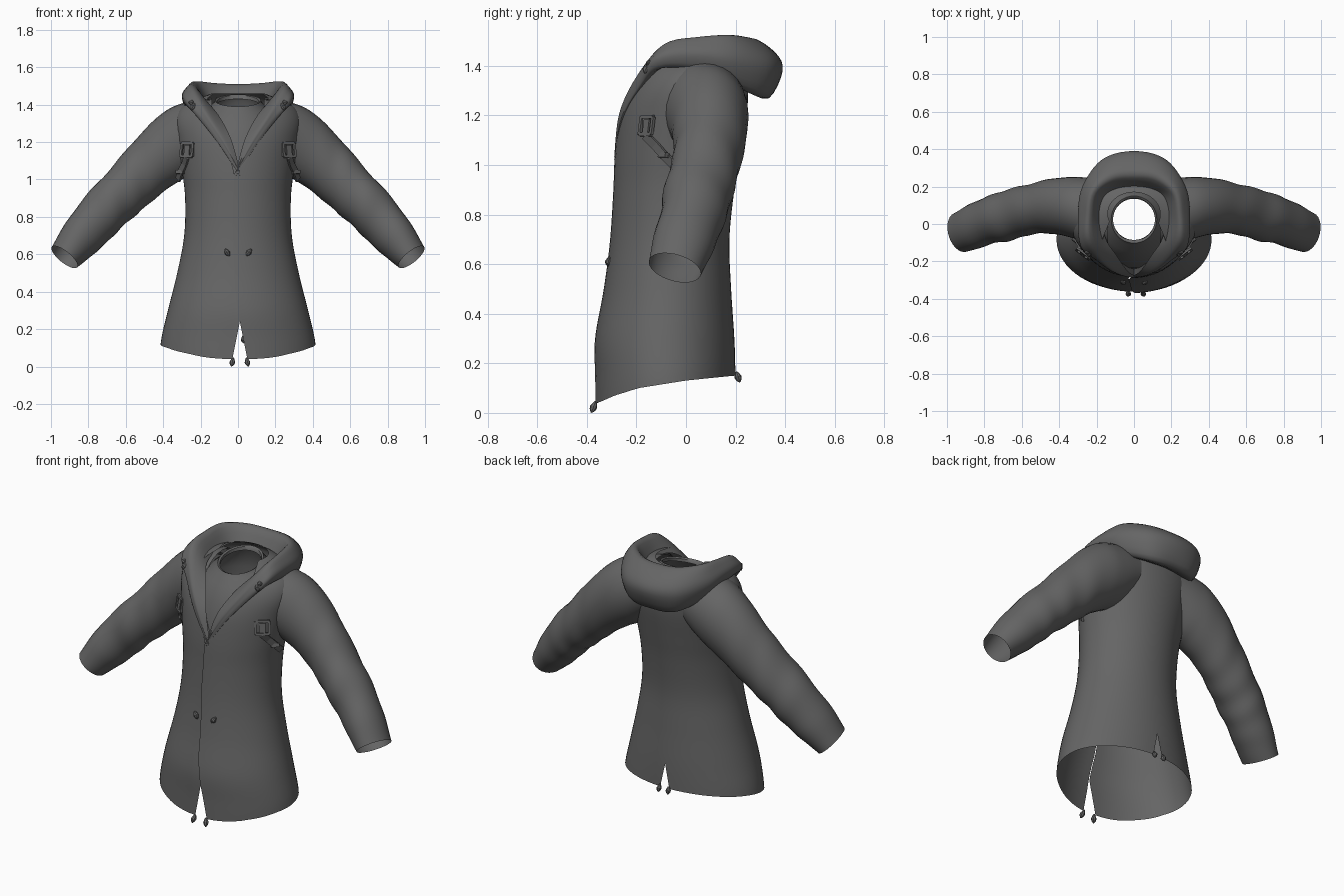
import bpy, bmesh, math
from mathutils import Vector as V

if "Cube" in bpy.data.objects:
    bpy.data.objects.remove(bpy.data.objects["Cube"])

cloth = bpy.data.materials.new("charcoal cloth")
cloth.diffuse_color = (0.13, 0.13, 0.13, 1)
cloth.use_nodes = True
cloth.node_tree.nodes["Principled BSDF"].inputs["Base Color"].default_value = cloth.diffuse_color


def interp(tab, z):
    """Piecewise-linear lookup; rows are (key, value, ...)."""
    if z <= tab[0][0]:
        return tab[0][1:]
    for p, q in zip(tab, tab[1:]):
        if z <= q[0]:
            t = (z - p[0]) / (q[0] - p[0])
            return [a + (b - a) * t for a, b in zip(p[1:], q[1:])]
    return tab[-1][1:]


def smooth_path(pts, n):
    """Catmull-Rom curve through the points."""
    pts = [V(p) for p in pts]
    out = []
    for i in range(len(pts) - 1):
        b, c = pts[i], pts[i + 1]
        a = pts[i - 1] if i else b
        d = pts[i + 2] if i + 2 < len(pts) else c
        for k in range(n):
            t = k / n
            out.append(0.5 * (2 * b + (c - a) * t + (2 * a - 5 * b + 4 * c - d) * t * t
                              + (3 * b - a - 3 * c + d) * t ** 3))
    return out + [pts[-1]]


def add_grid(bm, rows, closed=False):
    vs = [[bm.verts.new(p) for p in r] for r in rows]
    n = len(rows[0])
    for r, s in zip(vs, vs[1:]):
        for j in range(n if closed else n - 1):
            k = (j + 1) % n
            bm.faces.new((r[j], r[k], s[k], s[j]))
    return vs


def finish(bm, name, angle=40, weld=0.0004):
    bmesh.ops.remove_doubles(bm, verts=bm.verts, dist=weld)
    bmesh.ops.recalc_face_normals(bm, faces=bm.faces)
    me = bpy.data.meshes.new(name)
    bm.to_mesh(me)
    bm.free()
    ob = bpy.data.objects.new(name, me)
    bpy.context.collection.objects.link(ob)
    me.materials.append(cloth)
    bpy.ops.object.select_all(action='DESELECT')
    ob.select_set(True)
    bpy.context.view_layer.objects.active = ob
    bpy.ops.object.shade_smooth_by_angle(angle=math.radians(angle))
    return ob


# Coat body: height, half width, front y, back y
PROFILE = [(.04, .42, -.36, .20), (.15, .41, -.36, .20), (.3, .375, -.36, .195),
           (.5, .325, -.325, .182), (.7, .288, -.30, .175), (.9, .283, -.287, .195),
           (1.05, .30, -.28, .22), (1.2, .325, -.26, .245), (1.3, .34, -.225, .25),
           (1.37, .32, -.185, .245), (1.41, .27, -.15, .235), (1.44, .20, -.11, .20),
           (1.46, .14, -.06, .17)]
PROFILE = [tuple(p) for p in smooth_path(PROFILE, 5)]
HEM = [(-.36, .04), (-.3, .07), (-.2, .10), (0, .13), (.2, .15)]
GAP = [(.04, .04), (.24, 0), (1.03, 0), (1.2, .06), (1.33, .14), (1.42, .18), (1.46, .13)]
CENTRE = [(.04, .01), (.24, .01), (.4, -.015), (.8, -.03), (1.03, -.02), (1.2, 0)]
VENT = [(.15, .03), (.29, 0)]

bm = bmesh.new()
ROWS, COLS = 56, 30
for s in (-1, 1):
    rows = []
    for i in range(ROWS + 1):
        row = []
        for j in range(COLS + 1):
            u = j / COLS
            hem = interp(HEM, -.08 - .28 * math.cos(u * math.pi))[0]
            z = hem + (1.46 - hem) * i / ROWS
            hx, yf, yb = interp(PROFILE, z)
            edge = s * interp(CENTRE, z)[0] + interp(GAP, z)[0]
            a0 = math.asin(max(-.95, min(.95, edge / hx)))
            a1 = math.asin(interp(VENT, z)[0] / hx)
            a = a0 + (math.pi - a1 - a0) * u
            lift = .007 * max(0, 1 - u * 4) if s > 0 else 0
            row.append((s * hx * math.sin(a),
                        (yf + yb) / 2 - (yb - yf) / 2 * math.cos(a) - lift, z))
        rows.append(row)
    add_grid(bm, rows)
finish(bm, "coat_body", 60)

# Sleeves: top x,z, bottom x,z, front y, back y (the first two blend into the shoulder)
SLEEVE = [(.14, 1.43, .14, 1.10, -.13, .232), (.27, 1.415, .22, 1.04, -.105, .247),
          (.39, 1.365, .30, 1.0, -.07, .252), (.52, 1.245, .41, .925, -.05, .237),
          (.62, 1.13, .51, .84, -.06, .212), (.72, 1.015, .61, .755, -.09, .187),
          (.82, .905, .70, .665, -.105, .155), (.92, .77, .79, .585, -.135, .11),
          (.995, .64, .86, .53, -.15, .06)]
for s, side in ((-1, "left"), (1, "right")):
    bm = bmesh.new()
    tops = smooth_path([(a, 0, b) for a, b, *_ in SLEEVE], 6)
    bots = smooth_path([(r[2], 0, r[3]) for r in SLEEVE], 6)
    ys = smooth_path([(r[4], r[5], 0) for r in SLEEVE], 6)
    rows = []
    for i, (t, b, y) in enumerate(zip(tops, bots, ys)):
        row = []
        for j in range(28):
            a = 2 * math.pi * j / 28
            # soft cloth folds fading out at both ends
            fade = math.sin(math.pi * max(0, i - 10) / 38)
            k = 1 + .02 * math.sin(i * .8 + 2 * math.sin(a + i * .1)) * fade
            p = (t + b) / 2 + (t - b) / 2 * math.cos(a) * k
            p.y = (y.x + y.y) / 2 + (y.y - y.x) / 2 * math.sin(a) * k
            # cuff opening turned a little to the front
            p += V((-.65, 0, .76)) * -.03 * math.sin(a) * max(0, i - 38) / 10
            row.append((s * p.x, p.y, p.z))
        rows.append(row)
    add_grid(bm, rows, True)
    finish(bm, side + "_sleeve", 60)

# Hood and lapels: section points at stations from the V of the front to the back
UNDER = [(-.01, -.28, 1.02), (.10, -.25, 1.19), (.20, -.175, 1.32), (.265, -.10, 1.39),
         (.27, .06, 1.38), (.23, .2, 1.32), (.14, .31, 1.275), (0, .335, 1.27)]
OUTER = [(-.01, -.288, 1.03), (.105, -.26, 1.2), (.205, -.19, 1.33), (.285, -.12, 1.425),
         (.30, .05, 1.44), (.275, .2, 1.41), (.17, .345, 1.38), (0, .39, 1.38)]
RIDGE = [(-.01, -.289, 1.035), (.075, -.268, 1.21), (.165, -.195, 1.36), (.23, -.085, 1.485),
         (.235, .05, 1.515), (.215, .17, 1.525), (.12, .25, 1.515), (0, .265, 1.51)]
INNER = [(-.01, -.28, 1.05), (.035, -.25, 1.21), (.095, -.165, 1.33), (.15, -.08, 1.40),
         (.175, .05, 1.42), (.155, .15, 1.43), (.09, .19, 1.435), (0, .2, 1.435)]
sections = []
for u, o, r, n in zip(UNDER, OUTER, RIDGE, INNER):
    seam = (u[0] * .72, .05 + (u[1] - .05) * .72, u[2] + .03)
    bulge = (V(o) * .5 + V(r) * .5) + V((u[0] * .05, max(0, u[1]) * .1, .008))
    sections.append([seam, u, o, bulge, r, n])
full = sections + [[(-p[0], p[1], p[2]) for p in s] for s in sections[-2::-1]]
across = [smooth_path(s, 4) for s in full]
along = [smooth_path(line, 5) for line in zip(*across)]
bm = bmesh.new()
add_grid(bm, along)
finish(bm, "hood_and_lapels", 55)

# Inner shirt: half width, front y, back y, front z, back z
SHIRT = [(.112, -.085, .135, 1.37, 1.43), (.112, -.09, .14, 1.385, 1.45),
         (.122, -.102, .15, 1.39, 1.455), (.13, -.115, .158, 1.37, 1.44),
         (.175, -.15, .18, 1.33, 1.41), (.235, -.2, .2, 1.24, 1.3),
         (.255, -.235, .2, 1.1, 1.1), (.255, -.25, .18, .95, .95)]
bm = bmesh.new()
rows = []
for hx, yf, yb, zf, zb in SHIRT:
    ang = [2 * math.pi * j / 40 for j in range(40)]
    rows.append([(hx * math.sin(a), (yf + yb) / 2 - (yb - yf) / 2 * math.cos(a),
                  (zf + zb) / 2 - (zb - zf) / 2 * math.cos(a)) for a in ang])
add_grid(bm, rows, True)
finish(bm, "inner_shirt", 50)


def bar(bm, p, q, width, thick, normal):
    """Box from p to q, lying flat against the given normal."""
    p, q, n = V(p), V(q), V(normal).normalized()
    d = (q - p).normalized()
    side = d.cross(n).normalized() * width / 2
    up = side.cross(d).normalized() * thick / 2
    rows = [[c + side + up, c - side + up, c - side - up, c + side - up] for c in (p, q)]
    vs = add_grid(bm, rows, True)
    bm.faces.new(vs[0])
    bm.faces.new(vs[1])


# Chest buckles and straps running under the arms
for s, side in ((-1, "left"), (1, "right")):
    n = V((s * .6, -.78, .15)).normalized()
    right = V((.78, s * .6, 0)).normalized()
    up = n.cross(right)
    if up.z < 0:
        up = -up
    c = V((s * .265, -.15, 1.157)) + n * .012
    bm = bmesh.new()
    corner = [c + right * .038 * a + up * .036 * b for a, b in ((-1, -1), (1, -1), (1, 1), (-1, 1))]
    for k in range(4):
        bar(bm, corner[k], corner[(k + 1) % 4], .014, .012, n)
    bar(bm, c - up * .035, c + up * .025, .035, .008, n)
    finish(bm, side + "_chest_buckle", 30, 0)
    bm = bmesh.new()
    path = [c - up * .04, V((s * .287, -.125, 1.08)), V((s * .308, -.09, 1.04)),
            V((s * .32, -.05, 1.0))]
    for p, q in zip(path, path[1:]):
        bar(bm, p, q, .036, .012, n)
    bar(bm, path[2] - right * .024, path[2] + right * .024, .02, .022, n)
    finish(bm, side + "_chest_strap", 30, 0)


# Cord toggles at waist, hem, back vent and hood
def toggle(name, pos, direction, length=.045):
    d = V(direction).normalized()
    a = d.orthogonal().normalized()
    b = d.cross(a)
    bm = bmesh.new()
    rows = []
    for t, r in ((-.5, .004), (-.3, .009), (0, .015), (.25, .012), (.5, .003)):
        rows.append([V(pos) + d * t * length + (a * math.cos(k * math.pi / 4)
                     + b * math.sin(k * math.pi / 4)) * r for k in range(8)])
    vs = add_grid(bm, rows, True)
    bm.faces.new(vs[0])
    bm.faces.new(vs[-1])
    finish(bm, name, 30)


for s, side in ((-1, "left"), (1, "right")):
    toggle(side + "_waist_toggle", (s * .058, -.312, .61), (.5 if s < 0 else -.6, -.1, -.8))
    toggle(side + "_hem_toggle", (.01 + s * .04, -.373, .024), (s * .2, -.35, -.9), .05)
    toggle(side + "_vent_toggle", (s * .03, .21, .145), (s * .1, .3, -.9))
    toggle(side + "_hood_toggle", (s * .24, -.16, 1.39), (s * .4, -.3, -.8))
    toggle(side + "_hood_cord_end", (s * .248, -.148, 1.41), (s * .8, -.3, .3), .035)
